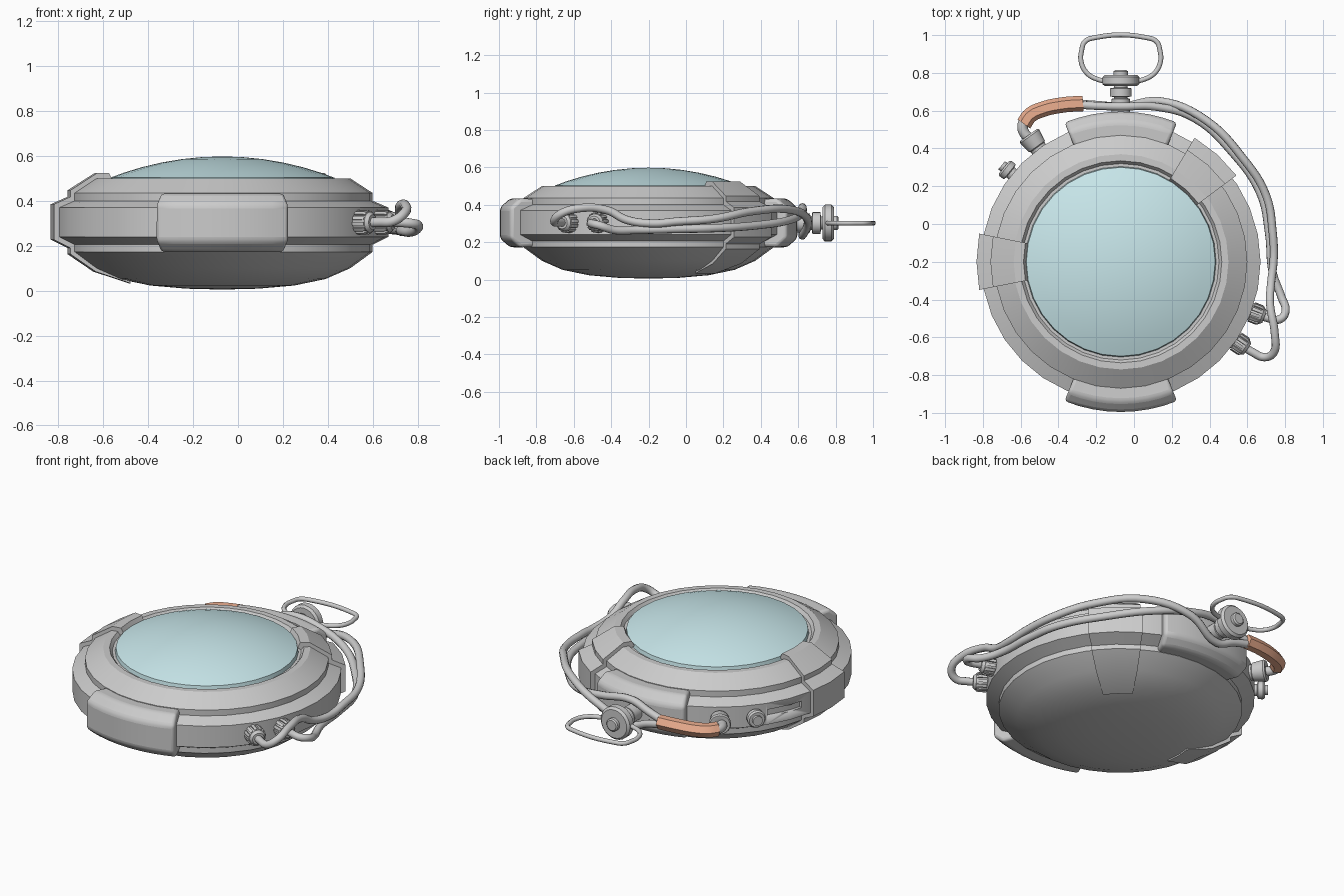
import bpy, bmesh
from math import radians, cos, sin
from mathutils import Matrix, Vector

if "Cube" in bpy.data.objects:
    bpy.data.objects.remove(bpy.data.objects["Cube"])

CENTER = Vector((-0.07, -0.2, 0))
HOME = Matrix.Translation(CENTER)


def colour(name, rgb):
    m = bpy.data.materials.new(name)
    m.diffuse_color = (*rgb, 1)
    m.use_nodes = True
    m.node_tree.nodes["Principled BSDF"].inputs["Base Color"].default_value = m.diffuse_color
    return m


def finish(ob, angle=30, mat=None):
    if mat:
        ob.data.materials.append(mat)
    bpy.ops.object.select_all(action='DESELECT')
    ob.select_set(True)
    bpy.context.view_layer.objects.active = ob
    bpy.ops.object.shade_smooth_by_angle(angle=radians(angle))
    return ob


def lathe(name, profile, n=32, arcs=((0, 360),), matrix=HOME, closed=True, mat=None, bevel=0):
    """Sweep a (radius, height) profile around z, over one or more arcs."""
    bm = bmesh.new()
    for a0, a1 in arcs:
        full = a1 - a0 == 360
        rings = []
        for i in range(n if full else n + 1):
            a = radians(a0 + (a1 - a0) * i / n)
            rings.append([bm.verts.new((r * cos(a), r * sin(a), z)) for r, z in profile])
        m = len(profile)
        for i in range(n):
            p, q = rings[i], rings[(i + 1) % len(rings)]
            for j in range(m if closed else m - 1):
                k = (j + 1) % m
                bm.faces.new((p[j], q[j], q[k], p[k]))
        if not full:
            bm.faces.new(rings[0])
            bm.faces.new(rings[-1])
    bmesh.ops.remove_doubles(bm, verts=bm.verts, dist=1e-5)
    bmesh.ops.recalc_face_normals(bm, faces=bm.faces)
    bm.transform(matrix)
    me = bpy.data.meshes.new(name)
    bm.to_mesh(me)
    bm.free()
    ob = bpy.data.objects.new(name, me)
    bpy.context.collection.objects.link(ob)
    if bevel:
        b = ob.modifiers.new("soft_edges", 'BEVEL')
        b.width, b.segments, b.limit_method = bevel, 3, 'ANGLE'
        b.angle_limit = radians(25)
    return finish(ob, mat=mat)


def radial(angle, z=0.305):
    """Frame at the case centre whose z axis points outward at the given angle."""
    return HOME @ Matrix.Translation((0, 0, z)) @ Matrix.Rotation(radians(angle), 4, 'Z') \
        @ Matrix.Rotation(radians(90), 4, 'Y')


def tube(name, pts, radius, cyclic=False, mat=None, res=3):
    cu = bpy.data.curves.new(name, 'CURVE')
    cu.dimensions = '3D'
    cu.bevel_depth, cu.bevel_resolution, cu.resolution_u = radius, res, 6
    cu.use_fill_caps = True
    sp = cu.splines.new('BEZIER')
    sp.bezier_points.add(len(pts) - 1)
    for bp, p in zip(sp.bezier_points, pts):
        bp.co = p
        bp.handle_left_type = bp.handle_right_type = 'AUTO'
    sp.use_cyclic_u = cyclic
    ob = bpy.data.objects.new(name, cu)
    bpy.context.collection.objects.link(ob)
    bpy.ops.object.select_all(action='DESELECT')
    ob.select_set(True)
    bpy.context.view_layer.objects.active = ob
    bpy.ops.object.convert(target='MESH')
    return finish(bpy.context.view_layer.objects.active, 50, mat)


# Stepped round case with a shallow domed underside
case = lathe("case", [(0, .48), (.52, .48), (.535, .50), (.57, .50), (.67, .435), (.67, .40), (.74, .37),
                      (.74, .24), (.67, .205), (.67, .173), (.57, .10), (.46, .052), (.32, .023),
                      (.16, .009), (0, .005)], closed=False)

# Recessed slot in the side band
cutter = lathe("slot_cutter", [(.72, .29), (.78, .29), (.78, .33), (.72, .33)], 6, ((147, 164),))
cutter.hide_render = True
cutter.hide_set(True)
cut = case.modifiers.new("slot", 'BOOLEAN')
cut.object, cut.operation, cut.solver = cutter, 'DIFFERENCE', 'EXACT'

# Domed glass
R = (.5 ** 2 + .095 ** 2) / (2 * .095)
cap = [(.505, .478)] + [(r, .598 - R + (R * R - r * r) ** .5) for r in (.5, .44, .36, .27, .18, .09, 0)]
lathe("glass_dome", cap, closed=False, mat=colour("glass_blue", (.58, .80, .83)))

# Clamps wrapping the case from rim to underside
clamp = [(.50, .495), (.515, .525), (.567, .525), (.69, .447), (.69, .418), (.764, .385), (.764, .227),
         (.69, .19), (.69, .163), (.575, .085), (.417, .033),
         (.42, .05), (.56, .11), (.66, .18), (.66, .22), (.73, .25), (.73, .36), (.66, .39), (.66, .43),
         (.56, .49), (.52, .48)]
for name, a in (("side_clamp", 180), ("rear_clamp", 48)):
    lathe(name, clamp, 2, ((a - 11.25, a + 11.25),))

# Rounded grip pads, front and back
pad = [(.64, .43), (.74, .434), (.795, .385), (.795, .22), (.74, .172), (.64, .175)]
for name, a in (("front_pad", 270), ("back_pad", 90)):
    lathe(name, pad, 8, ((a - 22, a + 22),), bevel=.018)

# Knurled cable plugs on the right
for i, a in enumerate((-21, -34.6)):
    lathe(f"plug_{i}", [(0, .72), (.04, .72), (.046, .735), (.046, .80), (.034, .815), (0, .815)], 20,
          matrix=radial(a), closed=False)
    lathe(f"plug_ribs_{i}", [(.04, .74), (.055, .74), (.055, .785), (.05, .797), (.04, .797)], 2,
          [(k * 30, k * 30 + 18) for k in range(12)], radial(a))

# Cable socket and push button on the upper left
lathe("socket", [(0, .71), (.045, .71), (.045, .75), (.052, .755), (.062, .82), (.056, .83), (.03, .83), (0, .82)], 20,
      matrix=radial(126), closed=False)
lathe("button", [(0, .71), (.034, .71), (.034, .752), (.05, .757), (.052, .785), (.044, .795), (.028, .795),
                 (.028, .812), (0, .812)], 20, matrix=radial(141), closed=False)

# Swivel post, collar and head
lathe("swivel", [(0, .74), (.05, .74), (.05, .862), (.036, .866), (.036, .872), (.058, .876), (.058, .918),
                 (.035, .922), (.035, .93), (.085, .93), (.098, .942), (.098, .977), (.085, .99),
                 (.038, .99), (.038, 1.008), (.03, 1.015), (0, 1.015)], 24,
      matrix=radial(90, .302), closed=False)

# Wire loop through the swivel
half = [(.06, .755), (.12, .765), (.18, .80), (.21, .86), (.207, .92), (.19, .965), (.14, .986)]
loop = [(-.07 + x, y, .302) for x, y in half] + [(-.07 - x, y, .302) for x, y in reversed(half)]
tube("hanging_loop", loop, .013, True)

# Two cables running round the back to the sleeve
tube("cable_lower", [(.64, -.475, .305), (.70, -.495, .305), (.77, -.505, .30), (.802, -.465, .29),
                     (.78, -.385, .265), (.735, -.26, .265), (.715, -.05, .27), (.67, .16, .275),
                     (.52, .38, .29), (.32, .56, .32), (.12, .62, .36), (-.07, .622, .385),
                     (-.19, .625, .345), (-.30, .632, .315)], .022)
tube("cable_upper", [(.56, -.635, .305), (.63, -.68, .305), (.69, -.705, .31), (.74, -.68, .345),
                     (.745, -.58, .38), (.72, -.42, .37), (.725, -.32, .32), (.74, -.18, .30),
                     (.735, -.05, .31), (.70, .15, .325), (.575, .35, .365), (.38, .55, .375),
                     (.14, .65, .32), (-.07, .622, .235), (-.19, .63, .275), (-.30, .638, .30)], .022)

# Orange sleeve and the short lead into the socket
tube("sleeve", [(-.27, .638, .31), (-.38, .63, .312), (-.49, .605, .31), (-.55, .575, .31), (-.583, .53, .31)],
     .041, mat=colour("sleeve_orange", (.85, .43, .28)), res=1)
tube("short_lead", [(-.575, .56, .31), (-.59, .515, .31), (-.578, .478, .308), (-.54, .445, .305)], .028)
